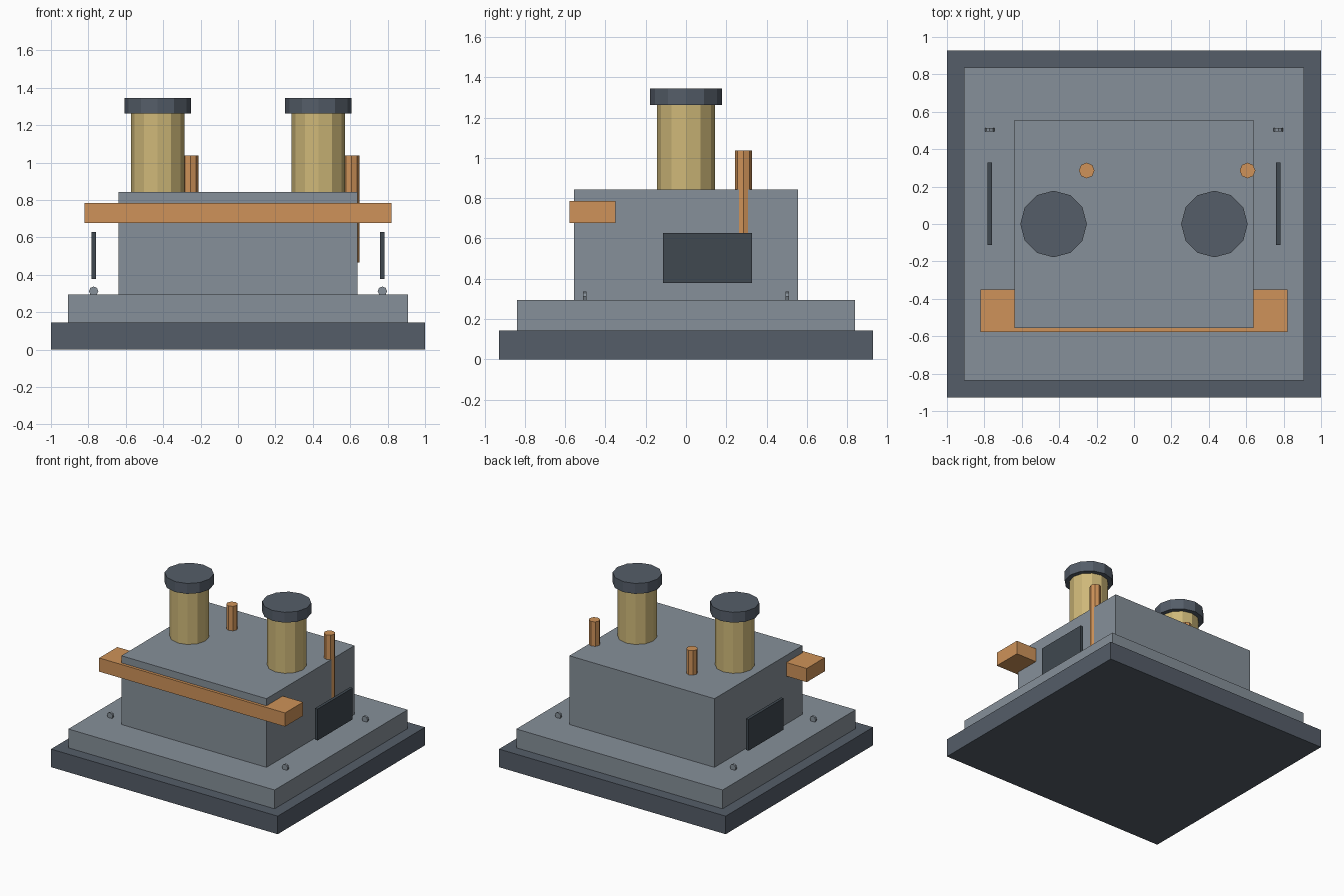
import bpy
from math import pi

if "Cube" in bpy.data.objects:
    bpy.data.objects.remove(bpy.data.objects["Cube"])


def material(name, rgb):
    m = bpy.data.materials.new(name)
    m.diffuse_color = (*rgb, 1)
    m.use_nodes = True
    m.node_tree.nodes["Principled BSDF"].inputs["Base Color"].default_value = m.diffuse_color
    return m


SLATE = material("slate", (0.09, 0.11, 0.14))
STEEL = material("steel", (0.24, 0.28, 0.32))
COPPER = material("copper", (0.62, 0.29, 0.10))
BRASS = material("brass", (0.62, 0.48, 0.19))
DARK = material("dark_iron", (0.05, 0.065, 0.08))


def box(name, lo, hi, mat):
    """Box between two opposite corners."""
    bpy.ops.mesh.primitive_cube_add(size=1, location=[(a + b) / 2 for a, b in zip(lo, hi)])
    ob = bpy.context.object
    ob.name = name
    ob.scale = [b - a for a, b in zip(lo, hi)]
    bpy.ops.object.transform_apply(location=False, rotation=False, scale=True)
    ob.data.materials.append(mat)
    return ob


def post(name, x, y, z0, z1, r, sides, mat):
    """Upright flat-sided cylinder from z0 to z1."""
    bpy.ops.mesh.primitive_cylinder_add(vertices=sides, radius=r, depth=z1 - z0,
                                        location=(x, y, (z0 + z1) / 2))
    ob = bpy.context.object
    ob.name = name
    ob.data.materials.append(mat)
    return ob


# Stepped plinth and main body
box("base_slab", (-1, -0.928, 0), (1, 0.928, 0.144), SLATE)
box("plinth", (-0.91, -0.838, 0.144), (0.91, 0.838, 0.294), STEEL)
box("body", (-0.64, -0.555, 0.294), (0.64, 0.555, 0.842), STEEL)

# Copper bar across the front
box("front_bar", (-0.82, -0.578, 0.676), (0.82, -0.35, 0.785), COPPER)

for side, s in (("left", -1), ("right", 1)):
    # Chimney stack with cap, and the pipe behind it
    x = s * 0.43
    post(side + "_stack", x, 0, 0.80, 1.262, 0.143, 12, BRASS)
    post(side + "_stack_cap", x, 0, 1.262, 1.345, 0.178, 12, SLATE)
    post(side + "_pipe", x + 0.177, 0.286, 0.465, 1.037, 0.042, 8, COPPER)

    # Side panel standing off the body
    px = s * 0.77
    box(side + "_side_panel", (px - 0.012, -0.113, 0.378), (px + 0.012, 0.328, 0.628), DARK)

    # Bolts resting on the plinth
    for end, y in (("front", -0.503), ("back", 0.503)):
        bolt = post(f"{side}_{end}_bolt", s * 0.772, y, 0.303, 0.321, 0.025, 8, STEEL)
        bolt.rotation_euler.x = pi / 2
